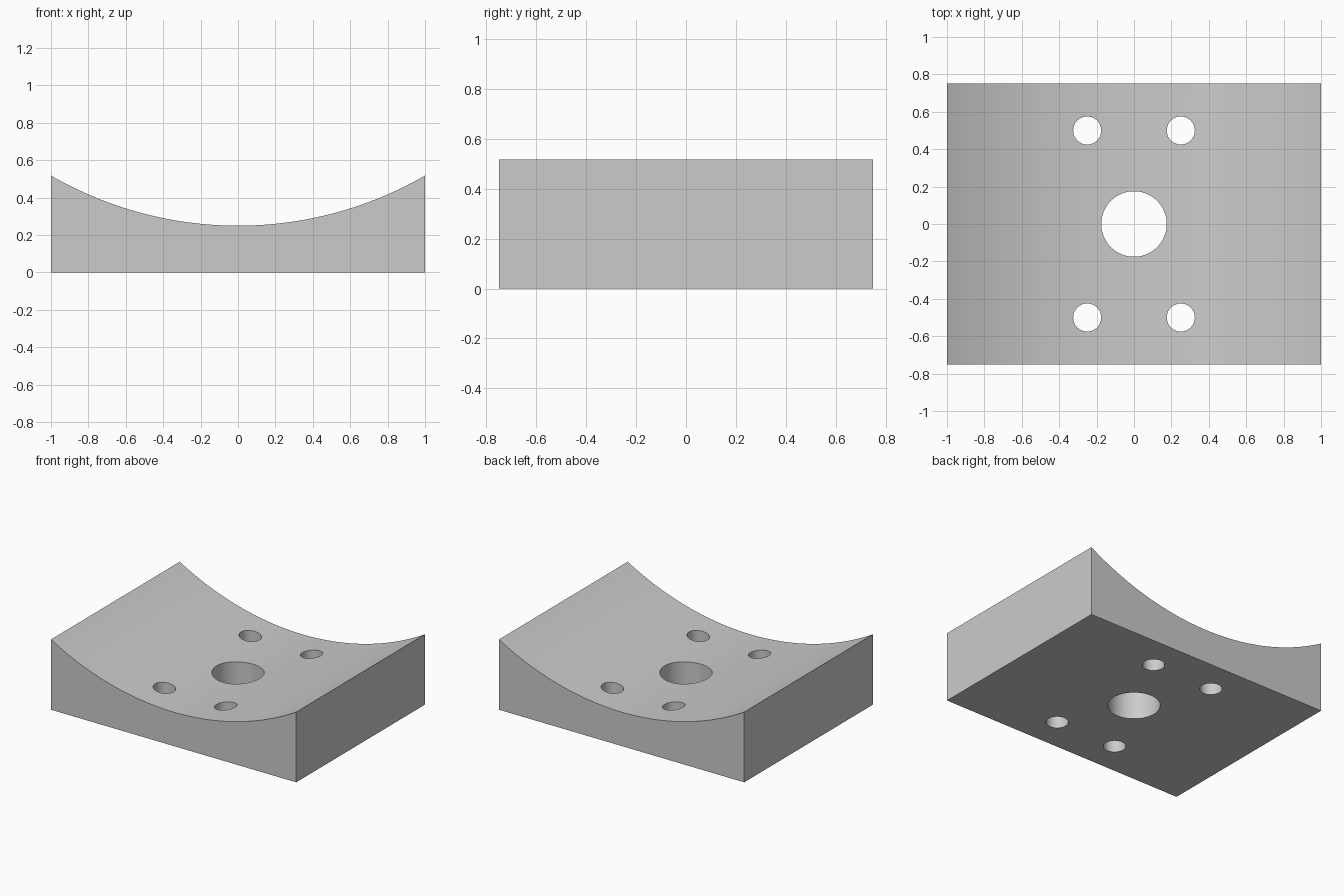
import bpy
import bmesh
import math

if "Cube" in bpy.data.objects:
    bpy.data.objects.remove(bpy.data.objects["Cube"], do_unlink=True)

WIDTH, DEPTH = 2.0, 1.5
FLOOR, RADIUS = 0.25, 2.0      # thinnest height and saddle radius
ARC_STEPS = 64

grey = bpy.data.materials.new("plain grey")
grey.use_nodes = True
colour = (0.6, 0.6, 0.6, 1)
grey.diffuse_color = colour
grey.node_tree.nodes["Principled BSDF"].inputs["Base Color"].default_value = colour


def make_object(name, bm):
    bmesh.ops.recalc_face_normals(bm, faces=bm.faces)
    mesh = bpy.data.meshes.new(name)
    bm.to_mesh(mesh)
    bm.free()
    mesh.materials.append(grey)
    obj = bpy.data.objects.new(name, mesh)
    bpy.context.collection.objects.link(obj)
    return obj


# Saddle block: flat base with a circular arc on top, extruded front to back
half_angle = math.asin(WIDTH / 2 / RADIUS)
profile = [(-WIDTH / 2, 0), (WIDTH / 2, 0)]
for i in range(ARC_STEPS + 1):
    a = half_angle * (1 - 2 * i / ARC_STEPS)
    profile.append((RADIUS * math.sin(a), FLOOR + RADIUS * (1 - math.cos(a))))

bm = bmesh.new()
front = bm.faces.new([bm.verts.new((x, -DEPTH / 2, z)) for x, z in profile])
result = bmesh.ops.extrude_face_region(bm, geom=[front], use_keep_orig=True)
back = [v for v in result["geom"] if isinstance(v, bmesh.types.BMVert)]
bmesh.ops.translate(bm, verts=back, vec=(0, DEPTH, 0))
block = make_object("saddle_block", bm)

# Through holes: one central bore and four bolt holes
holes = [(0, 0, 0.175)]
holes += [(x, y, 0.075) for x in (-0.25, 0.25) for y in (-0.5, 0.5)]
bm = bmesh.new()
for x, y, r in holes:
    ring = bmesh.ops.create_cone(bm, cap_ends=True, segments=64,
                                 radius1=r, radius2=r, depth=2)
    bmesh.ops.translate(bm, verts=ring["verts"], vec=(x, y, 0))
cutter = make_object("hole_cutter", bm)

cut = block.modifiers.new("holes", "BOOLEAN")
cut.operation = "DIFFERENCE"
cut.solver = "EXACT"
cut.object = cutter

bpy.ops.object.select_all(action="DESELECT")
block.select_set(True)
bpy.context.view_layer.objects.active = block
bpy.ops.object.modifier_apply(modifier=cut.name)
bpy.data.objects.remove(cutter, do_unlink=True)

# Smooth curved walls, sharp edges
bpy.ops.object.shade_smooth_by_angle(angle=math.radians(30))
